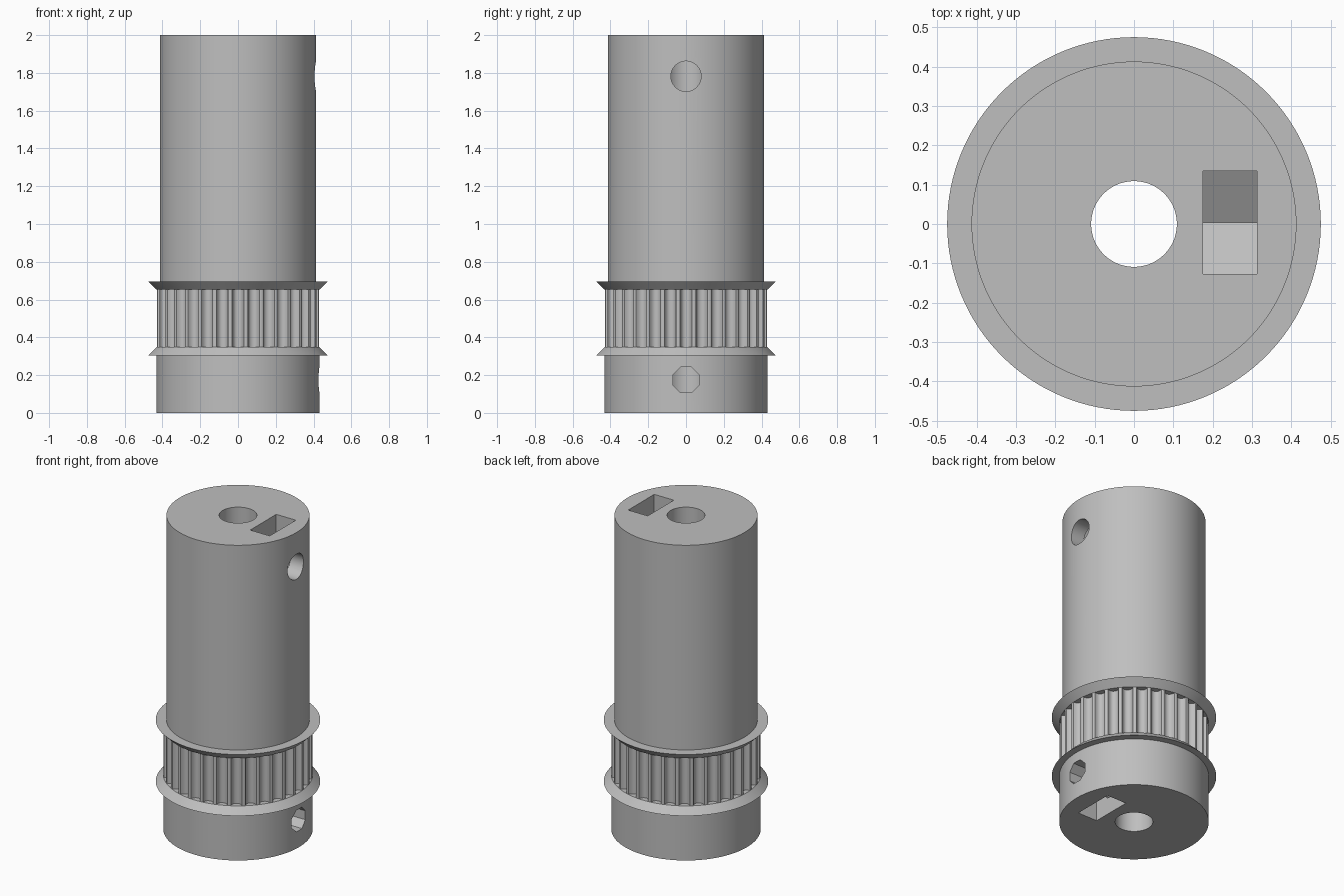
import bpy, bmesh, math
from mathutils import Matrix, Vector

if "Cube" in bpy.data.objects:
    bpy.data.objects.remove(bpy.data.objects["Cube"], do_unlink=True)

MM = 2 / 46            # one millimetre in model units
TEETH = 32
R_TOOTH, R_RIM, R_HUB, R_BORE = 0.4317, 0.475, 0.413, 0.109
Z_BASE, Z_LOW, Z_HIGH, Z_HUB, Z_TOP = [h * MM for h in (7, 8, 15, 16, 46)]

grey = bpy.data.materials.new("plain grey")
grey.use_nodes = True
colour = (0.52, 0.52, 0.52, 1)
grey.diffuse_color = colour
grey.node_tree.nodes["Principled BSDF"].inputs["Base Color"].default_value = colour


def make_object(name, bm):
    bmesh.ops.recalc_face_normals(bm, faces=bm.faces)
    mesh = bpy.data.meshes.new(name)
    bm.to_mesh(mesh)
    bm.free()
    mesh.materials.append(grey)
    obj = bpy.data.objects.new(name, mesh)
    bpy.context.collection.objects.link(obj)
    return obj


def add_prism(bm, outline, offset):
    """Extrude a closed outline of points along an offset."""
    face = bm.faces.new([bm.verts.new(p) for p in outline])
    ext = bmesh.ops.extrude_face_region(bm, geom=[face], use_keep_orig=True)
    moved = [g for g in ext["geom"] if isinstance(g, bmesh.types.BMVert)]
    bmesh.ops.translate(bm, verts=moved, vec=offset)


def lathe(name, profile, segments):
    """Revolve a closed (radius, height) profile about z."""
    bm = bmesh.new()
    rings = []
    for i in range(segments):
        a = math.tau * i / segments
        rings.append([bm.verts.new((r * math.cos(a), r * math.sin(a), z))
                      for r, z in profile])
    n = len(profile)
    for i in range(segments):
        a, b = rings[i], rings[(i + 1) % segments]
        for j in range(n):
            k = (j + 1) % n
            bm.faces.new((a[j], b[j], b[k], a[k]))
    return make_object(name, bm)


def cut(target, cutter):
    cutter.hide_render = True
    mod = target.modifiers.new("cut", "BOOLEAN")
    mod.operation = "DIFFERENCE"
    mod.solver = "EXACT"
    mod.object = cutter
    bpy.context.view_layer.objects.active = target
    bpy.ops.object.modifier_apply(modifier=mod.name)
    bpy.data.objects.remove(cutter, do_unlink=True)


# Base, two bevelled flanges, belt band and long hub around the bore
pulley = lathe("pulley_body", [
    (R_BORE, 0), (R_TOOTH, 0), (R_TOOTH, Z_BASE), (R_RIM, Z_BASE),
    (R_TOOTH, Z_LOW), (R_TOOTH, Z_HIGH), (R_RIM, Z_HUB), (R_HUB, Z_HUB),
    (R_HUB, Z_TOP), (R_BORE, Z_TOP)], TEETH * 4)

# Rounded belt grooves: half profile (half width, depth) in millimetres
half = [(0.85, -0.5), (0.85, 0), (0.73, 0.04), (0.66, 0.24), (0.57, 0.44),
        (0.41, 0.64), (0.28, 0.71), (0.14, 0.75)]
groove = half + [(0, 0.765)] + [(-w, d) for w, d in reversed(half)]
mouth = math.sqrt(R_TOOTH ** 2 - (0.85 * MM) ** 2)
bm = bmesh.new()
for i in range(TEETH):
    turn = Matrix.Rotation(math.tau * i / TEETH, 3, "Z")
    add_prism(bm, [turn @ Vector((mouth - d * MM, w * MM, Z_LOW))
                   for w, d in groove], (0, 0, Z_HIGH - Z_LOW))
cut(pulley, make_object("groove_cutter", bm))


# Nut pocket open at one end, with a pointed hexagonal floor, and its screw hole
def fastener(z, end, radius, sides):
    way = math.copysign(1, end - z)
    y, w = 0.004, 0.131
    shoulder, tip = z - way * w / math.sqrt(3), z - way * 2 * w / math.sqrt(3)
    bm = bmesh.new()
    add_prism(bm, [(0.175, y - w, end + way * 0.1), (0.175, y - w, shoulder),
                   (0.175, y, tip), (0.175, y + w, shoulder),
                   (0.175, y + w, end + way * 0.1)], (0.138, 0, 0))
    cut(pulley, make_object("nut_cutter", bm))
    bm = bmesh.new()
    ring = [math.tau * (i + 0.5) / sides for i in range(sides)]
    add_prism(bm, [(0.01, radius * math.cos(a), z + radius * math.sin(a))
                   for a in ring], (0.6, 0, 0))
    cut(pulley, make_object("screw_cutter", bm))


fastener(0.175, 0, 0.074, 8)
fastener(1.782, Z_TOP, 0.08, 48)

# Smooth round walls, crisp edges
bpy.ops.object.select_all(action="DESELECT")
pulley.select_set(True)
bpy.context.view_layer.objects.active = pulley
bpy.ops.object.shade_smooth_by_angle(angle=math.radians(25))
